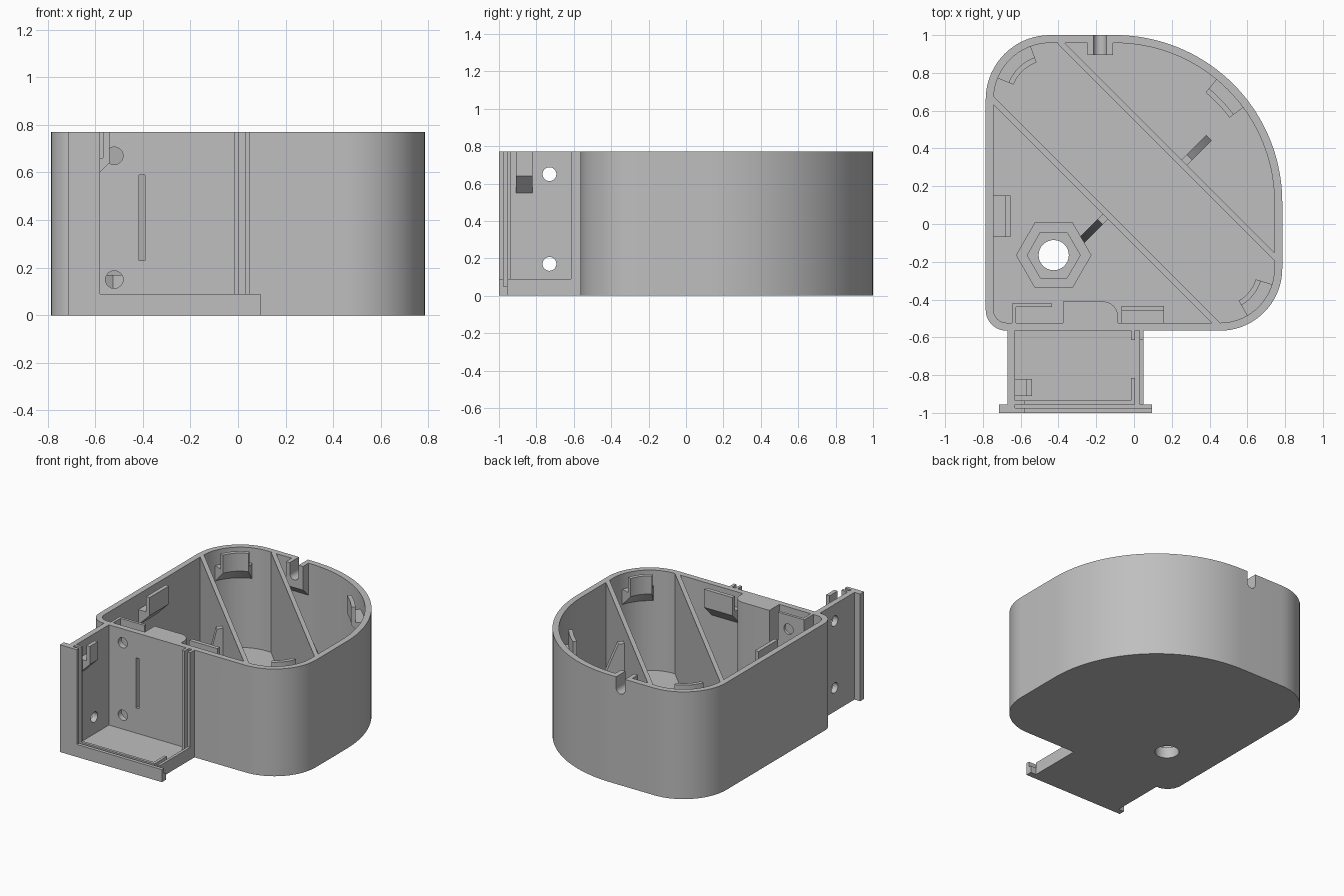
import bpy, bmesh
from math import sin, cos, radians, pi
from mathutils import Vector

cube = bpy.data.objects.get("Cube")
if cube:
    bpy.data.objects.remove(cube, do_unlink=True)

H, FLOOR, WALL, RIM = 0.77, 0.05, 0.042, 0.09
FRONT = -0.565
parts = []

grey = bpy.data.materials.new("plain grey plastic")
grey.use_nodes = True
grey.diffuse_color = (0.52, 0.52, 0.52, 1)
grey.node_tree.nodes["Principled BSDF"].inputs["Base Color"].default_value = grey.diffuse_color


def finish(name, bm):
    bmesh.ops.recalc_face_normals(bm, faces=bm.faces[:])
    mesh = bpy.data.meshes.new(name)
    bm.to_mesh(mesh)
    bm.free()
    mesh.materials.append(grey)
    ob = bpy.data.objects.new(name, mesh)
    bpy.context.collection.objects.link(ob)
    parts.append(ob)
    return ob


def loft(name, rings):
    """Skin a list of equal closed rings and cap both ends."""
    bm = bmesh.new()
    loops = [[bm.verts.new(p) for p in ring] for ring in rings]
    n = len(loops[0])
    for a, b in zip(loops, loops[1:]):
        for i in range(n):
            j = (i + 1) % n
            bm.faces.new((a[i], a[j], b[j], b[i]))
    bm.faces.new(loops[0])
    bm.faces.new(loops[-1])
    return finish(name, bm)


def prism(name, pts, lo, hi, axis="z"):
    place = {"x": lambda a, b, c: (c, a, b),
             "y": lambda a, b, c: (a, c, b),
             "z": lambda a, b, c: (a, b, c)}[axis]
    return loft(name, [[place(a, b, c) for a, b in pts] for c in (lo, hi)])


def rect(x0, x1, y0, y1):
    return [(x0, y0), (x1, y0), (x1, y1), (x0, y1)]


def arc(cx, cy, r, a0, a1, n):
    return [(cx + r * cos(radians(a0 + (a1 - a0) * i / n)),
             cy + r * sin(radians(a0 + (a1 - a0) * i / n))) for i in range(n + 1)]


def ngon(cx, cy, r, n):
    return arc(cx, cy, r, 0, 360, n)[:-1]


def cut(targets, cutters):
    """Subtract the cutters from the targets, then discard them."""
    for ob in targets:
        for c in cutters:
            mod = ob.modifiers.new("cut", "BOOLEAN")
            mod.operation, mod.solver, mod.object = "DIFFERENCE", "EXACT", c
        bpy.context.view_layer.update()
        graph = bpy.context.evaluated_depsgraph_get()
        mesh = bpy.data.meshes.new_from_object(ob.evaluated_get(graph))
        ob.modifiers.clear()
        ob.data = mesh
    for c in cutters:
        parts.remove(c)
        bpy.data.objects.remove(c, do_unlink=True)


def standing(name, profile, frames):
    """Sweep a (distance, height) profile along (origin, direction) frames."""
    return loft(name, [[(o[0] + d[0] * s, o[1] + d[1] * s, z) for s, z in profile]
                       for o, d in frames])


# Housing tray: rounded outline with one large corner
CORNERS = [(-0.675, -0.455, 0.11, 180, 10), (0.455, -0.235, 0.33, 270, 18),
           (-0.1, 0.115, 0.885, 0, 36), (-0.445, 0.66, 0.34, 90, 18)]


def outline(inset):
    pts = []
    for cx, cy, r, a, n in CORNERS:
        pts += arc(cx, cy, r - inset, a, a + 90, n)
    return pts


housing = prism("housing", outline(0), 0, H)
cut([housing], [prism("cavity", outline(WALL), FLOOR, 1)])

# Front block and thin corner plate inside the front wall
inner_front = FRONT + WALL
prism("front_block", [(-0.375, inner_front), (-0.085, inner_front)]
      + arc(-0.165, -0.49, 0.08, 0, 90, 10) + [(-0.375, -0.41)], FLOOR, H)
corner_plate = prism("corner_plate", [(-0.645, inner_front), (-0.625, inner_front),
                     (-0.625, -0.44), (-0.435, -0.44), (-0.435, -0.42),
                     (-0.645, -0.42)], FLOOR, H)

# Screw holes and slot in the front wall
cut([housing, corner_plate],
    [prism("screw_cutter", ngon(-0.52, z, 0.037, 24), -0.6, -0.4, "y") for z in (0.15, 0.67)])
cut([housing], [prism("slot_cutter", rect(-0.415, -0.39, 0.23, 0.59), -0.6, -0.5, "y")])

# Hexagonal nut holder and through hole
nut = (-0.425, -0.165)
nut_holder = prism("nut_holder", ngon(*nut, 0.2, 6), FLOOR, 0.17)
cut([nut_holder], [prism("hex_cutter", ngon(*nut, 0.14, 6), 0.08, 0.3)])
cut([housing, nut_holder], [prism("hole_cutter", ngon(*nut, 0.08, 32), -0.1, 0.3)])

# Diagonal partitions with tapered gussets
S = 0.5 ** 0.5
for side, p, q, mid, low in (("left", (-0.755, 0.665), (0.445, -0.535), (-0.14, 0.05), 0.06),
                             ("right", (-0.395, 0.965), (0.755, -0.185), (0.255, 0.315), 0.3)):
    t = 0.015 * S
    prism(side + "_partition", [(p[0] - t, p[1] - t), (q[0] - t, q[1] - t),
                                (q[0] + t, q[1] + t), (p[0] + t, p[1] + t)], FLOOR, H)
    sign = -S if side == "left" else S
    w = 0.02 * S
    standing(side + "_gusset", [(0, FLOOR), (0, 0.65), (0.055, 0.65), (0.2, low), (0.2, FLOOR)],
             [((mid[0] + k, mid[1] - k), (sign, sign)) for k in (-w, w)])

# Lid clips: upright tabs on a sloping foot
CLIP = [(-0.01, 0.55), (0, 0.55), (0.09, 0.64), (0.09, H), (0.062, H), (0.062, 0.66), (-0.01, 0.66)]


def arc_clip(name, corner, a0, a1):
    cx, cy, r, _, _ = CORNERS[corner]
    rim = arc(cx, cy, r - WALL, a0, a1, 8)
    standing(name, CLIP, [(p, Vector((cx - p[0], cy - p[1])).normalized()) for p in rim])


arc_clip("back_corner_clip", 3, 110, 158)
arc_clip("large_corner_clip", 2, 36.5, 50.5)
arc_clip("front_corner_clip", 1, -60, -17)
standing("side_clip", CLIP, [((-0.743, y), (1, 0)) for y in (-0.07, 0.15)])
standing("front_clip", CLIP, [((x, inner_front), (0, 1)) for x in (-0.065, 0.16)])
standing("bay_clip", CLIP, [((-0.63, y), (1, 0)) for y in (-0.91, -0.82)])

# Cable outlet at the back
cable_block = standing("cable_block", [(-0.01, 0.54), (0, 0.54), (0.063, 0.6), (0.063, H), (-0.01, H)],
                       [((x, 1 - WALL), (0, -1)) for x in (-0.245, -0.11)])
cut([housing, cable_block],
    [prism("cable_cutter", arc(-0.18, 0.69, 0.035, 180, 360, 16) + [(-0.145, 0.9), (-0.215, 0.9)],
           0.85, 1.1, "y")])

# Front bay: floor, grooved side wall, rims and guide ribs
prism("bay_floor", [(-0.67, FRONT), (-0.67, -0.955), (-0.715, -0.955), (-0.715, -1),
                    (0.095, -1), (0.095, -0.955), (0.05, -0.955), (0.05, FRONT)], 0, FLOOR)
bay_wall = prism("bay_wall", [(-0.67, FRONT), (-0.67, -0.955), (-0.715, -0.955), (-0.715, -1),
                              (-0.58, -1), (-0.58, -0.975), (-0.63, -0.975), (-0.63, -0.955),
                              (-0.58, -0.955), (-0.58, -0.935), (-0.63, -0.935), (-0.63, FRONT)],
                 FLOOR, H)
cut([bay_wall],
    [prism("side_cutter", ngon(-0.73, z, 0.037, 24), -0.8, -0.6, "x") for z in (0.17, 0.65)])
prism("front_rim", rect(-0.58, 0.095, -1, -0.975), FLOOR, RIM)
prism("inner_rim", rect(-0.58, 0.005, -0.955, -0.935), FLOOR, RIM)
prism("short_rim", rect(-0.015, 0.005, -0.935, -0.815), FLOOR, RIM)
prism("side_rim", rect(0.03, 0.05, -0.955, FRONT), FLOOR, RIM)
for name, x in (("inner_guide_rib", -0.015), ("outer_guide_rib", 0.03)):
    prism(name, rect(x, x + 0.02, -0.615, FRONT), FLOOR, H)

# Smooth the curved walls, keep edges crisp
bpy.ops.object.select_all(action="DESELECT")
for ob in parts:
    ob.select_set(True)
bpy.context.view_layer.objects.active = housing
bpy.ops.object.shade_smooth_by_angle(angle=pi / 6)
